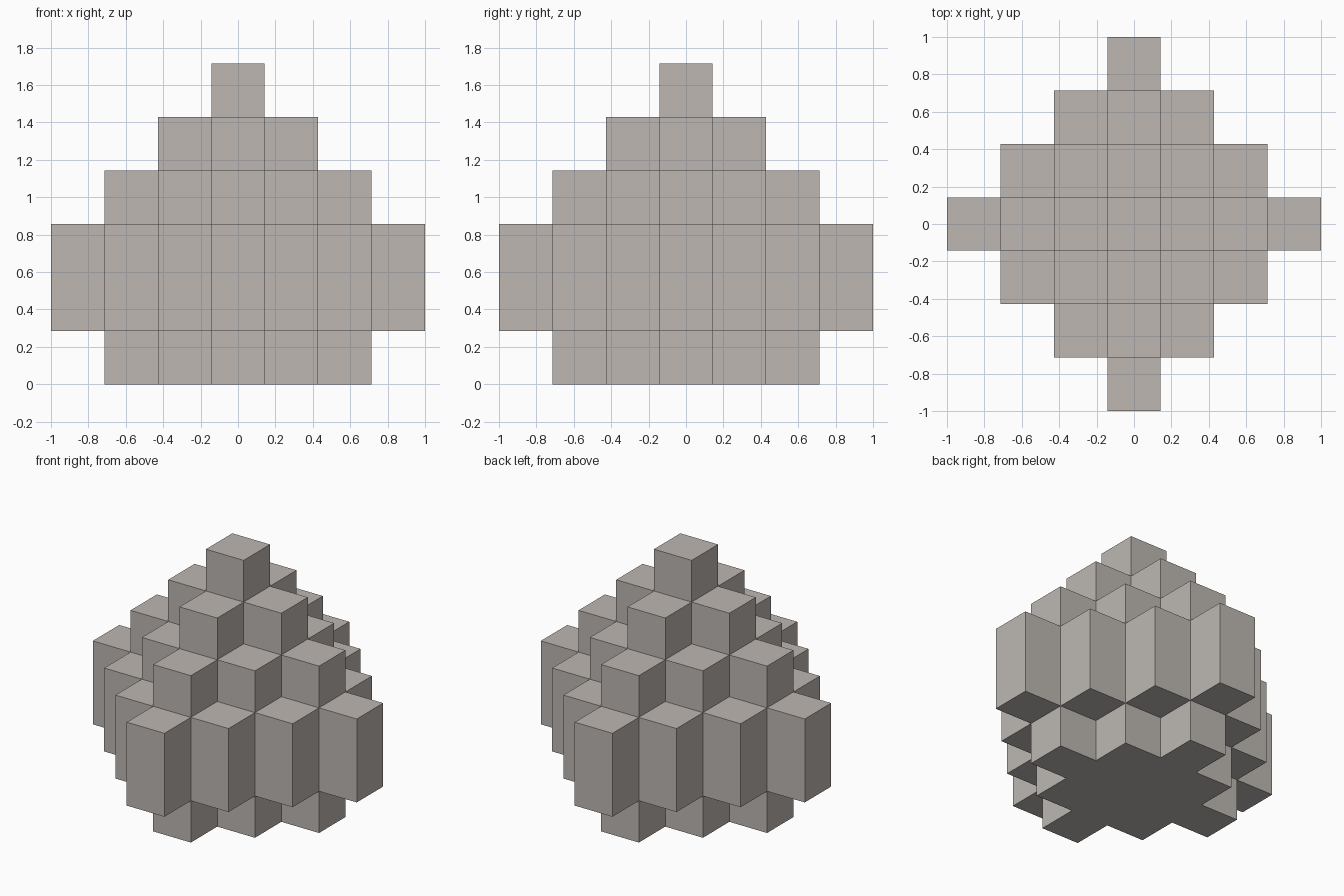
import bpy
import bmesh
from mathutils import Vector

cube = bpy.data.objects.get("Cube")
if cube:
    bpy.data.objects.remove(cube, do_unlink=True)

UNIT = 2 / 7  # edge of one block

# Single warm grey stone colour
stone = bpy.data.materials.new("warm_grey_stone")
stone.use_nodes = True
stone.diffuse_color = (0.51, 0.475, 0.445, 1)
bsdf = next(n for n in stone.node_tree.nodes if n.type == 'BSDF_PRINCIPLED')
bsdf.inputs["Base Color"].default_value = stone.diffuse_color
bsdf.inputs["Roughness"].default_value = 0.8

# Tiers from the ground up: name, diamond radius, bottom and top in blocks
TIERS = [
    ("base_tier", 2, 0, 1),
    ("wide_tier", 3, 1, 3),
    ("shoulder_tier", 2, 3, 4),
    ("upper_tier", 1, 4, 5),
    ("top_block", 0, 5, 6),
]
SIDES = [(1, 0), (0, 1), (-1, 0), (0, -1)]


def inside(x, y, radius):
    return abs(x) + abs(y) <= radius


def build_tier(name, radius, low, high, below, above):
    """Stepped diamond slab with only its exposed faces."""
    bm = bmesh.new()

    def face(points):
        bm.faces.new([bm.verts.new(Vector(p) * UNIT) for p in points])

    span = range(-radius, radius + 1)
    for x, y in [(x, y) for x in span for y in span if inside(x, y, radius)]:
        corners = [(x + i, y + j) for i, j in
                   ((-.5, -.5), (.5, -.5), (.5, .5), (-.5, .5))]
        if not inside(x, y, above):
            face([(*c, high) for c in corners])
        if not inside(x, y, below):
            face([(*c, low) for c in reversed(corners)])
        for k, (dx, dy) in enumerate(SIDES):
            if not inside(x + dx, y + dy, radius):
                a, b = corners[(k + 1) % 4], corners[(k + 2) % 4]
                face([(*a, low), (*b, low), (*b, high), (*a, high)])

    # Weld the blocks and merge flat areas
    bmesh.ops.remove_doubles(bm, verts=bm.verts, dist=0.001)
    bmesh.ops.dissolve_limit(bm, angle_limit=0.01, verts=bm.verts, edges=bm.edges)
    mesh = bpy.data.meshes.new(name)
    bm.to_mesh(mesh)
    bm.free()
    mesh.materials.append(stone)
    bpy.context.collection.objects.link(bpy.data.objects.new(name, mesh))


for i, (name, radius, low, high) in enumerate(TIERS):
    below = TIERS[i - 1][1] if i else -1
    above = TIERS[i + 1][1] if i + 1 < len(TIERS) else -1
    build_tier(name, radius, low, high, below, above)
